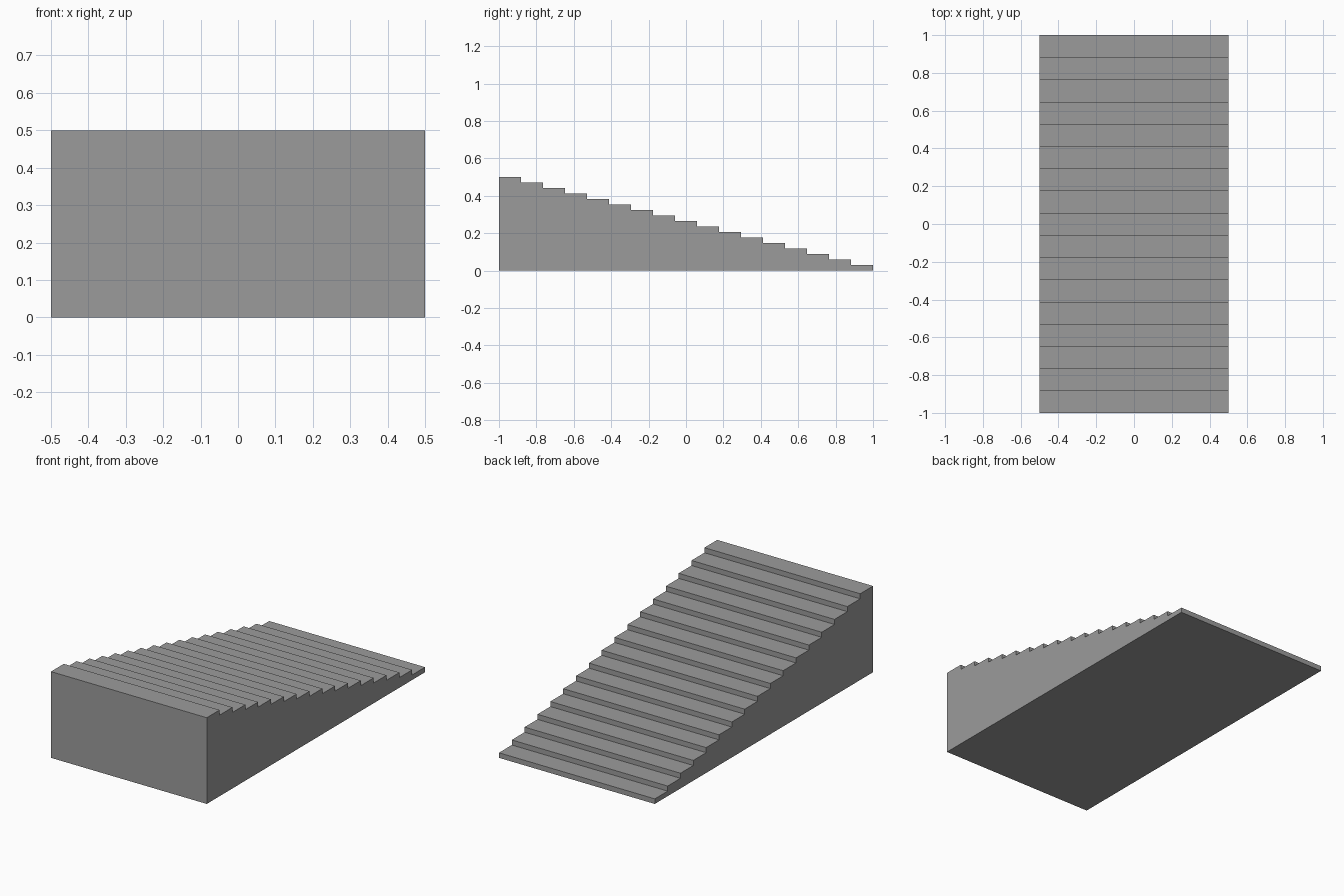
import bpy
import bmesh

cube = bpy.data.objects.get("Cube")
if cube:
    bpy.data.objects.remove(cube, do_unlink=True)

STEPS = 17
WIDTH, LENGTH, HEIGHT = 1.0, 2.0, 0.5
tread, riser = LENGTH / STEPS, HEIGHT / STEPS

# Plain grey stone
grey = bpy.data.materials.new("stone grey")
grey.use_nodes = True
colour = (0.33, 0.33, 0.33, 1)
grey.diffuse_color = colour
grey.node_tree.nodes["Principled BSDF"].inputs["Base Color"].default_value = colour

# Side profile: flat base, then treads and risers descending to the back
profile = [(LENGTH / 2, 0), (-LENGTH / 2, 0)]
for i in range(STEPS):
    y = -LENGTH / 2 + i * tread
    z = HEIGHT - i * riser
    profile += [(y, z), (y + tread, z)]

# Solid staircase: the profile extruded across the width
bm = bmesh.new()
side = bm.faces.new([bm.verts.new((-WIDTH / 2, y, z)) for y, z in profile])
extruded = bmesh.ops.extrude_face_region(bm, geom=[side], use_keep_orig=True)
moved = [g for g in extruded["geom"] if isinstance(g, bmesh.types.BMVert)]
bmesh.ops.translate(bm, verts=moved, vec=(WIDTH, 0, 0))
bmesh.ops.recalc_face_normals(bm, faces=bm.faces)

mesh = bpy.data.meshes.new("staircase")
bm.to_mesh(mesh)
bm.free()
mesh.materials.append(grey)
staircase = bpy.data.objects.new("staircase", mesh)
bpy.context.collection.objects.link(staircase)
